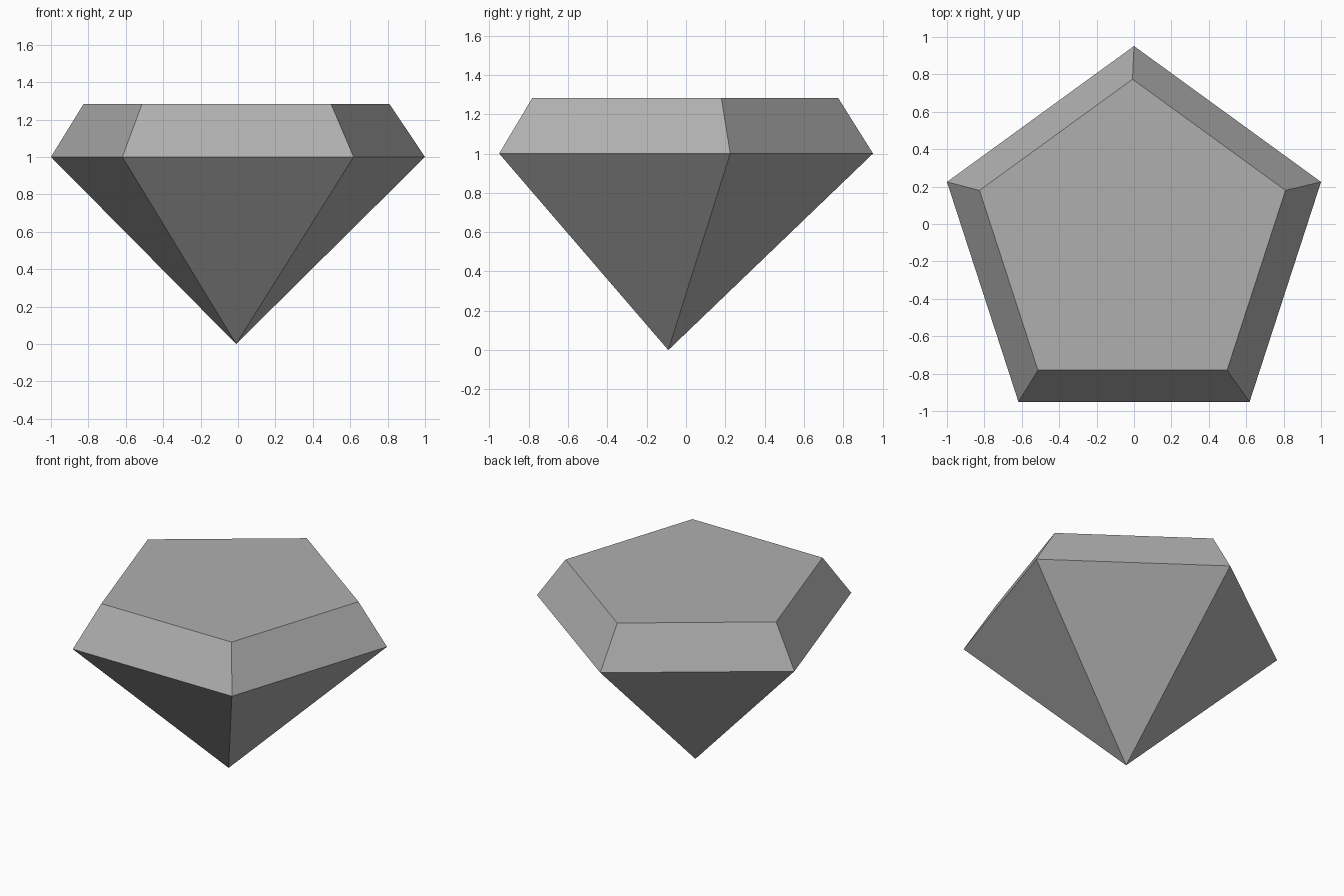
import bpy
import bmesh
from math import sin, cos, tau
from mathutils import Vector

if "Cube" in bpy.data.objects:
    bpy.data.objects.remove(bpy.data.objects["Cube"], do_unlink=True)

SIDES = 5
GIRDLE_RADIUS = 1 / sin(tau / SIDES)
TABLE_RADIUS = 0.86

# Plain grey stone
stone = bpy.data.materials.new("grey stone")
stone.use_nodes = True
grey = (0.43, 0.43, 0.43, 1)
stone.diffuse_color = grey
stone.node_tree.nodes["Principled BSDF"].inputs["Base Color"].default_value = grey


def ring(bm, radius, centre):
    """Pentagon of vertices with one corner pointing to the back."""
    return [bm.verts.new(Vector(centre) + radius * Vector((sin(a), cos(a), 0)))
            for a in (-tau * i / SIDES for i in range(SIDES))]


bm = bmesh.new()
girdle = ring(bm, GIRDLE_RADIUS, (0, -0.1, 1))
table = ring(bm, TABLE_RADIUS, (-0.008, -0.086, 1.283))
tip = bm.verts.new((-0.01, -0.09, 0))

# Flat top, sloping crown and pointed base
bm.faces.new(table)
for i in range(SIDES):
    j = (i + 1) % SIDES
    bm.faces.new((girdle[i], girdle[j], table[j], table[i]))
    bm.faces.new((girdle[j], girdle[i], tip))
bmesh.ops.recalc_face_normals(bm, faces=bm.faces)

mesh = bpy.data.meshes.new("gemstone")
bm.to_mesh(mesh)
bm.free()
mesh.materials.append(stone)
gem = bpy.data.objects.new("gemstone", mesh)
bpy.context.collection.objects.link(gem)
